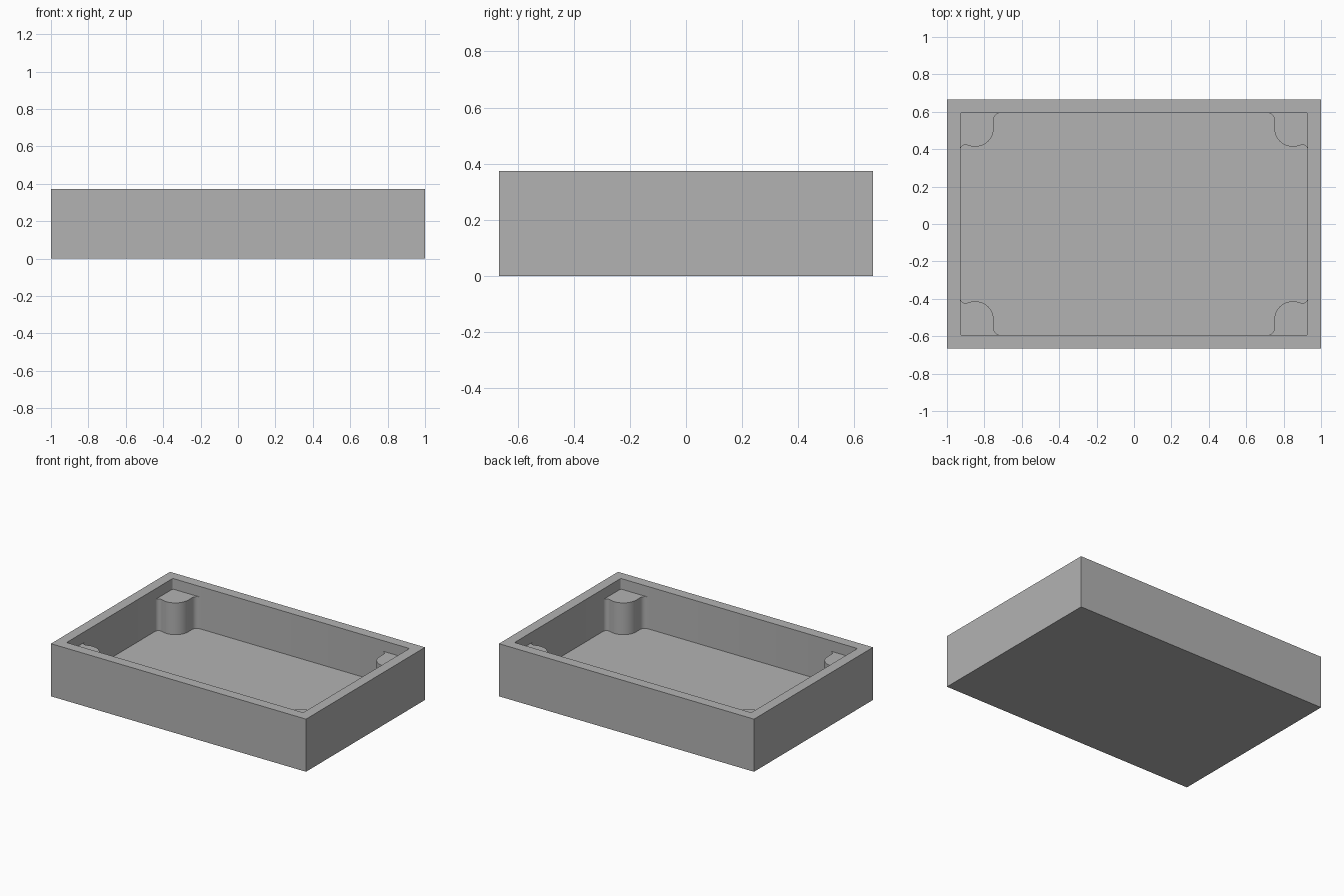
import bpy, bmesh
from math import cos, sin, radians, sqrt, atan2, pi
from mathutils import Vector

cube = bpy.data.objects.get("Cube")
if cube:
    bpy.data.objects.remove(cube, do_unlink=True)

LENGTH, WIDTH, HEIGHT = 2.0, 1.333, 0.373
WALL, FLOOR, POST_TOP = 0.072, 0.073, 0.298
INX, INY = LENGTH / 2 - WALL, WIDTH / 2 - WALL

grey = bpy.data.materials.new("plain grey")
grey.use_nodes = True
colour = (0.45, 0.45, 0.45, 1)
grey.diffuse_color = colour
grey.node_tree.nodes["Principled BSDF"].inputs["Base Color"].default_value = colour


def finish(bm, name):
    bmesh.ops.recalc_face_normals(bm, faces=bm.faces)
    mesh = bpy.data.meshes.new(name)
    bm.to_mesh(mesh)
    bm.free()
    mesh.materials.append(grey)
    obj = bpy.data.objects.new(name, mesh)
    bpy.context.collection.objects.link(obj)
    bpy.ops.object.select_all(action='DESELECT')
    obj.select_set(True)
    bpy.context.view_layer.objects.active = obj
    bpy.ops.object.shade_smooth_by_angle(angle=radians(35))
    return obj


def arc(cx, cy, r, a0, a1, n):
    """Points along an arc, angles in radians."""
    return [(cx + r * cos(a0 + (a1 - a0) * i / n),
             cy + r * sin(a0 + (a1 - a0) * i / n)) for i in range(n + 1)]


# Open tray: a block whose top is inset and pushed down to the floor
bm = bmesh.new()
bmesh.ops.create_cube(bm, size=1)
for v in bm.verts:
    v.co = Vector((v.co.x * LENGTH, v.co.y * WIDTH, (v.co.z + 0.5) * HEIGHT))
top = max(bm.faces, key=lambda f: f.calc_center_median().z)
bmesh.ops.inset_region(bm, faces=[top], thickness=WALL, use_even_offset=True)
result = bmesh.ops.extrude_discrete_faces(bm, faces=[top])
for v in result["faces"][0].verts:
    v.co.z = FLOOR
corners = [e for e in bm.edges
           if all(abs(v.co.x) < INX + 0.01 for v in e.verts)
           and abs(e.verts[0].co.z - e.verts[1].co.z) > 0.1]
bmesh.ops.bevel(bm, geom=corners, offset=0.009, segments=3, profile=0.5, affect='EDGES')
finish(bm, "tray_body")

# Corner post outline, from the end wall round to the side wall (+x, +y corner)
R, CX, CY = 0.1, 0.85, 0.513
F1, F2 = 0.027, 0.037
fx = INX - F1
fy = CY - sqrt((R + F1) ** 2 - (fx - CX) ** 2)
meet = atan2(fy - CY, fx - CX)
outline = arc(fx, fy, F1, 0, meet + pi, 8)
outline += arc(CX, CY, R, meet, -pi, 20)[1:]
outline += arc(CX - R - F2, INY - F2, F2, 0, pi / 2, 8)


def post(name, sx, sy):
    bm = bmesh.new()
    low, high = [[bm.verts.new((x * sx, y * sy, z)) for x, y in outline]
                 for z in (FLOOR, POST_TOP)]
    corner = bm.verts.new((INX * sx, INY * sy, POST_TOP))
    for i in range(len(low) - 1):
        bm.faces.new((low[i], low[i + 1], high[i + 1], high[i]))
    cap = bm.faces.new(high + [corner])
    bmesh.ops.recalc_face_normals(bm, faces=bm.faces)
    cap.normal_update()
    flip = cap.normal.z < 0
    obj = finish(bm, name)
    if flip:
        obj.data.flip_normals()


for side, sx in (("left", 1), ("right", -1)):
    for end, sy in (("back", 1), ("front", -1)):
        post(f"{end}_{side}_corner_post", sx, sy)
